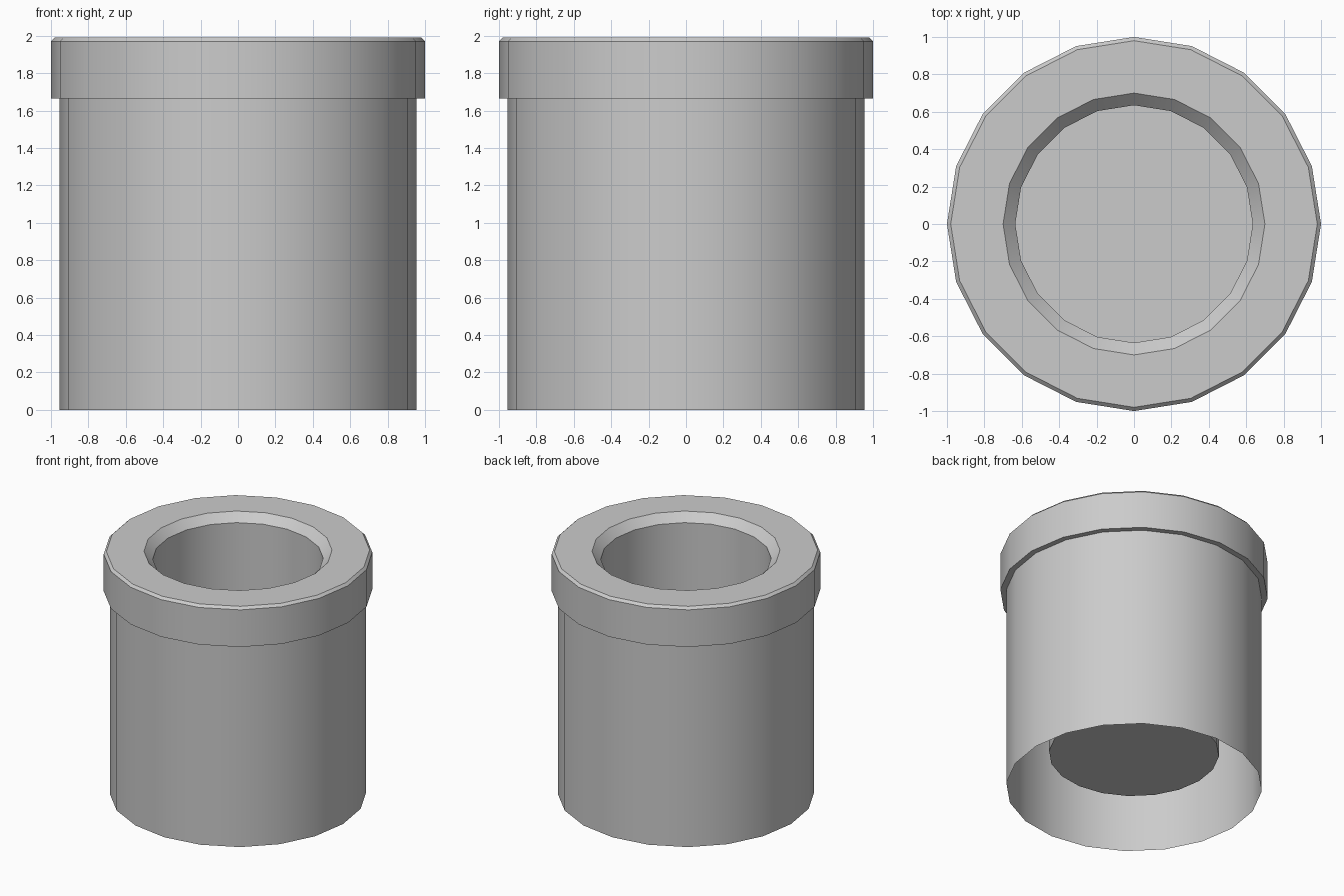
import bpy, bmesh, math

if "Cube" in bpy.data.objects:
    bpy.data.objects.remove(bpy.data.objects["Cube"])

SIDES = 20


def lathe(name, profile, cap_last=False):
    """Turn a (radius, z) profile around z; optionally close the last ring."""
    bm = bmesh.new()
    rings = []
    for r, z in profile:
        ring = []
        for i in range(SIDES):
            a = 2 * math.pi * i / SIDES
            ring.append(bm.verts.new((r * math.cos(a), r * math.sin(a), z)))
        rings.append(ring)
    for low, high in zip(rings, rings[1:]):
        for i in range(SIDES):
            j = (i + 1) % SIDES
            bm.faces.new((low[i], low[j], high[j], high[i]))
    if cap_last:
        bm.faces.new(rings[-1])
    mesh = bpy.data.meshes.new(name)
    bm.to_mesh(mesh)
    bm.free()
    obj = bpy.data.objects.new(name, mesh)
    bpy.context.collection.objects.link(obj)
    bpy.ops.object.select_all(action='DESELECT')
    bpy.context.view_layer.objects.active = obj
    obj.select_set(True)
    bpy.ops.object.shade_smooth_by_angle(angle=math.radians(30))
    return obj


# Hollow pot: open-bottomed outer wall, thick collar, chamfered mouth, inner cup with raised floor
lathe("pot", [
    (0.955, 0.0), (0.955, 1.665),      # outer wall
    (1.0, 1.665), (1.0, 1.97),         # collar
    (0.98, 1.99), (0.70, 1.99),        # rim top
    (0.635, 1.925), (0.635, 0.29),     # mouth chamfer and inner wall
], cap_last=True)
